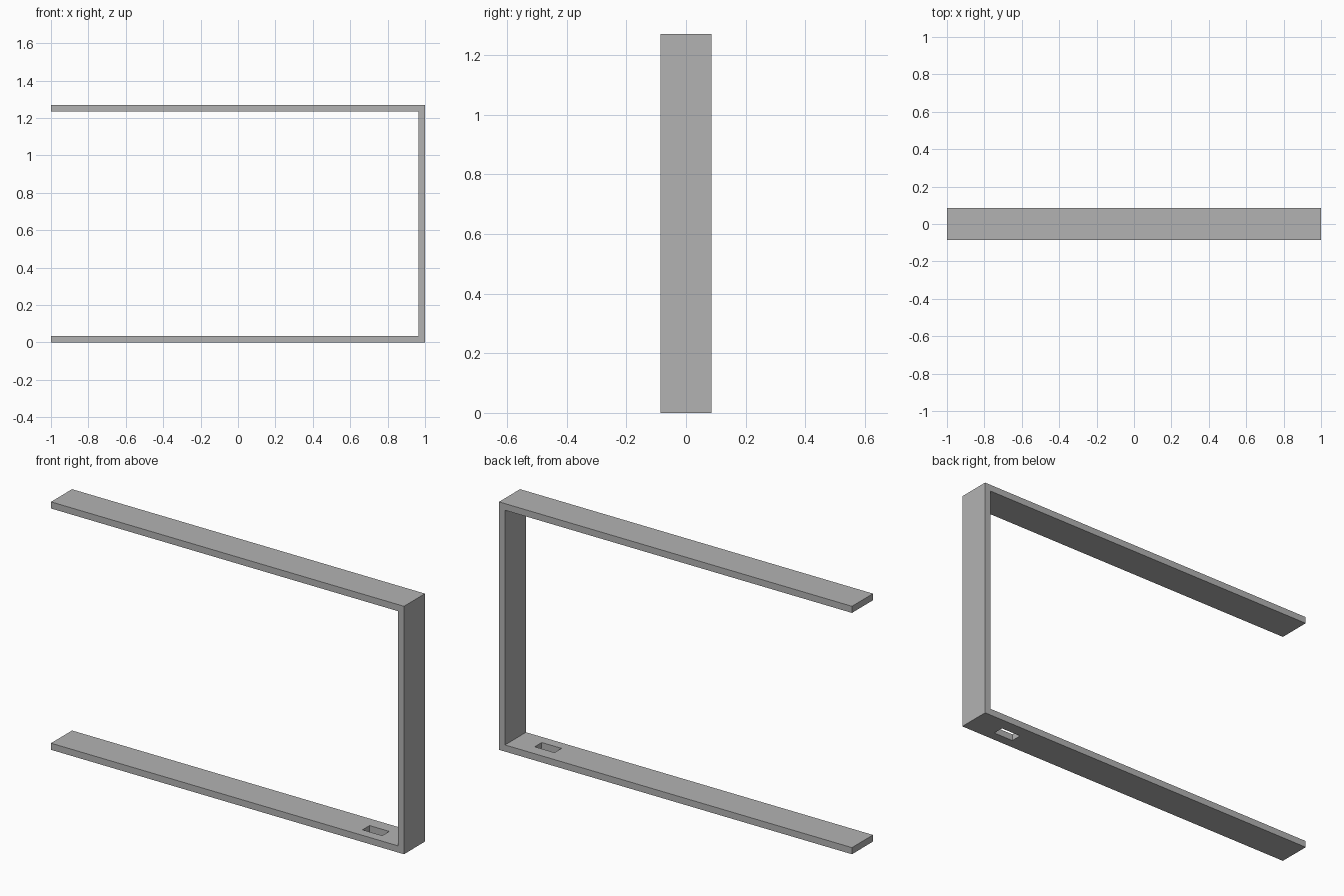
import bpy
import bmesh

cube = bpy.data.objects.get("Cube")
if cube:
    bpy.data.objects.remove(cube, do_unlink=True)

HEIGHT, DEPTH, THICK = 1.27, 0.17, 0.034

# Single plain grey material
grey = bpy.data.materials.new("plain_grey")
grey.use_nodes = True
colour = (0.45, 0.45, 0.45, 1)
grey.diffuse_color = colour
grey.node_tree.nodes["Principled BSDF"].inputs["Base Color"].default_value = colour


def extrude_profile(name, points, y0, y1):
    """Solid made from an x-z outline swept from y0 to y1."""
    bm = bmesh.new()
    face = bm.faces.new([bm.verts.new((x, y0, z)) for x, z in points])
    swept = bmesh.ops.extrude_face_region(bm, geom=[face])["geom"]
    verts = [v for v in swept if isinstance(v, bmesh.types.BMVert)]
    bmesh.ops.translate(bm, verts=verts, vec=(0, y1 - y0, 0))
    bmesh.ops.recalc_face_normals(bm, faces=bm.faces)
    mesh = bpy.data.meshes.new(name)
    bm.to_mesh(mesh)
    bm.free()
    mesh.materials.append(grey)
    obj = bpy.data.objects.new(name, mesh)
    bpy.context.collection.objects.link(obj)
    return obj


# C-shaped bracket: two long arms joined by an upright on the left
inner = 1 - THICK
bracket = extrude_profile("bracket_frame", [
    (-1, 0), (1, 0), (1, HEIGHT), (-1, HEIGHT),
    (-1, HEIGHT - THICK), (inner, HEIGHT - THICK),
    (inner, THICK), (-1, THICK)], -DEPTH / 2, DEPTH / 2)

# Rectangular slot through the lower arm, near the upright
left, right, low, high = 0.73, 0.842, -THICK, 2 * THICK
cutter = extrude_profile("slot_cutter", [
    (left, low), (right, low), (right, high), (left, high)], -0.035, 0.022)
cutter.hide_render = True
cutter.hide_set(True)

cut = bracket.modifiers.new("slot", "BOOLEAN")
cut.operation = "DIFFERENCE"
cut.solver = "EXACT"
cut.object = cutter
bpy.context.view_layer.objects.active = bracket
bpy.ops.object.modifier_apply(modifier=cut.name)
bpy.data.objects.remove(cutter, do_unlink=True)
